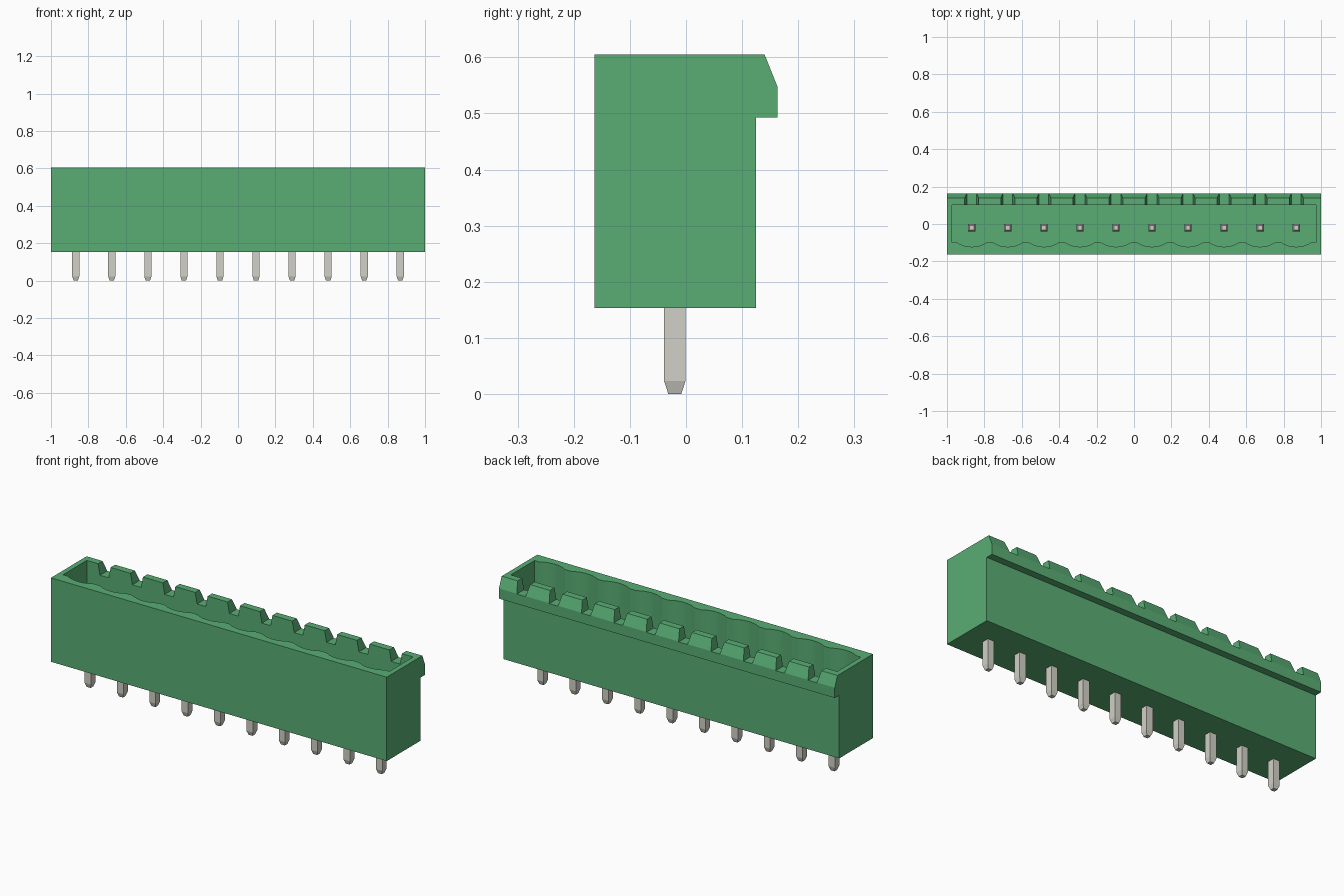
import bpy, bmesh, math
from mathutils import Vector

cube = bpy.data.objects.get("Cube")
if cube:
    bpy.data.objects.remove(cube, do_unlink=True)

COUNT, PITCH = 10, 0.1928
XS = [(i - (COUNT - 1) / 2) * PITCH for i in range(COUNT)]
FLOOR, TOP = 0.25, 0.605


def material(name, rgb):
    m = bpy.data.materials.new(name)
    m.use_nodes = True
    m.diffuse_color = (*rgb, 1)
    m.node_tree.nodes["Principled BSDF"].inputs["Base Color"].default_value = (*rgb, 1)
    return m


GREEN = material("green plastic", (0.10, 0.42, 0.175))
METAL = material("pin metal", (0.645, 0.638, 0.572))


def finish(bm, name, mat):
    bmesh.ops.recalc_face_normals(bm, faces=bm.faces[:])
    me = bpy.data.meshes.new(name)
    bm.to_mesh(me)
    bm.free()
    me.materials.append(mat)
    ob = bpy.data.objects.new(name, me)
    bpy.context.collection.objects.link(ob)
    return ob


def prism(bm, points, offset):
    """Extrude a closed outline by an offset."""
    face = bm.faces.new([bm.verts.new(p) for p in points])
    res = bmesh.ops.extrude_face_region(bm, geom=[face], use_keep_orig=True)
    verts = [g for g in res["geom"] if isinstance(g, bmesh.types.BMVert)]
    bmesh.ops.translate(bm, verts=verts, vec=Vector(offset))


def cut(target, cutter):
    cutter.hide_render = True
    mod = target.modifiers.new("cut", "BOOLEAN")
    mod.operation = "DIFFERENCE"
    mod.solver = "EXACT"
    mod.object = cutter
    bpy.context.view_layer.objects.active = target
    bpy.ops.object.modifier_apply(modifier=mod.name)
    bpy.data.objects.remove(cutter, do_unlink=True)


# Housing: side profile with the overhanging latch lip, run along x
profile = [(-0.163, 0.153), (0.125, 0.153), (0.125, 0.493), (0.163, 0.493),
           (0.163, 0.548), (0.14, TOP), (-0.163, TOP)]
bm = bmesh.new()
prism(bm, [(-1, y, z) for y, z in profile], (2, 0, 0))
housing = finish(bm, "housing", GREEN)

# Cavity: straight back wall, shallow scallop in the front wall at each pin
outline = [(0.972, 0.102), (-0.972, 0.102), (-0.972, -0.10)]
HALF, DEPTH, SEG = 0.077, 0.022, 12
radius = (HALF ** 2 + DEPTH ** 2) / (2 * DEPTH)
sweep = math.asin(HALF / radius)
for x in XS:
    for k in range(SEG + 1):
        a = sweep * (2 * k / SEG - 1)
        outline.append((x + radius * math.sin(a),
                        -0.10 - DEPTH + radius * (1 - math.cos(a))))
outline.append((0.972, -0.10))
bm = bmesh.new()
prism(bm, [(x, y, FLOOR) for x, y in outline], (0, 0, 0.5))
cut(housing, finish(bm, "cavity_cutter", GREEN))

# Tapered notches through the top of the back wall
bm = bmesh.new()
for x in XS:
    notch = [(-0.026, 0.546), (0.026, 0.546), (0.046, 0.65), (-0.046, 0.65)]
    prism(bm, [(x + dx, 0.06, z) for dx, z in notch], (0, 0.2, 0))
cut(housing, finish(bm, "notch_cutter", GREEN))

# Smooth scallops, sharp corners everywhere else
bpy.ops.object.select_all(action="DESELECT")
housing.select_set(True)
bpy.context.view_layer.objects.active = housing
bpy.ops.object.shade_smooth_by_angle(angle=math.radians(20))

# Square pins with tapered tips at both ends
RINGS = [(0.0, 0.0115), (0.023, 0.019), (0.477, 0.019), (0.50, 0.0115)]
for i, x in enumerate(XS):
    bm = bmesh.new()
    rings = [[bm.verts.new((x + sx * r, -0.02 + sy * r, z))
              for sx, sy in ((-1, -1), (1, -1), (1, 1), (-1, 1))] for z, r in RINGS]
    for low, high in zip(rings, rings[1:]):
        for k in range(4):
            n = (k + 1) % 4
            bm.faces.new((low[k], low[n], high[n], high[k]))
    bm.faces.new(rings[0])
    bm.faces.new(rings[-1])
    finish(bm, f"pin_{i + 1}", METAL)
